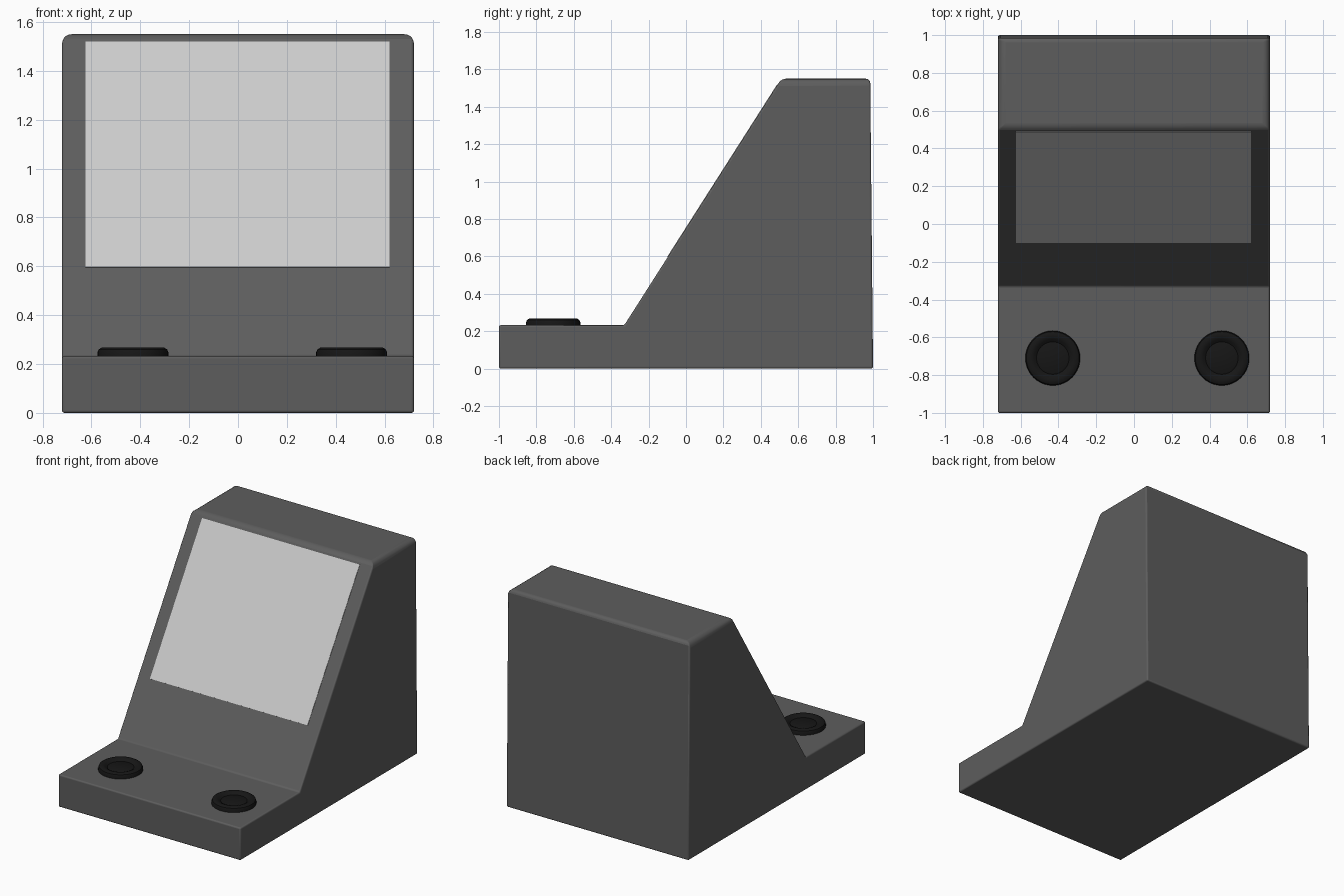
import bpy, bmesh, math
from mathutils import Vector

if "Cube" in bpy.data.objects:
    bpy.data.objects.remove(bpy.data.objects["Cube"])


def material(name, value):
    m = bpy.data.materials.new(name)
    m.diffuse_color = (value, value, value, 1)
    m.use_nodes = True
    m.node_tree.nodes["Principled BSDF"].inputs["Base Color"].default_value = m.diffuse_color
    return m


def make_object(name, bm, mat):
    bmesh.ops.recalc_face_normals(bm, faces=bm.faces[:])
    mesh = bpy.data.meshes.new(name)
    bm.to_mesh(mesh)
    bm.free()
    mesh.materials.append(mat)
    ob = bpy.data.objects.new(name, mesh)
    bpy.context.collection.objects.link(ob)
    return ob


def smooth(ob, angle=35):
    bpy.ops.object.select_all(action='DESELECT')
    ob.select_set(True)
    bpy.context.view_layer.objects.active = ob
    bpy.ops.object.shade_smooth_by_angle(angle=math.radians(angle))


casing = material("casing_grey", 0.11)
white = material("screen_white", 0.6)
black = material("button_black", 0.008)

# Housing: side profile (y, z) extruded across x
SLOPE_LOW, SLOPE_HIGH = (-0.33, 0.232), (0.51, 1.55)
profile = [(-1, 0), (-1, 0.232), SLOPE_LOW, SLOPE_HIGH, (0.985, 1.55), (1, 0)]
WIDTH = 0.72
bm = bmesh.new()
face = bm.faces.new([bm.verts.new((-WIDTH, y, z)) for y, z in profile])
ext = bmesh.ops.extrude_face_region(bm, geom=[face])
bmesh.ops.translate(bm, vec=(2 * WIDTH, 0, 0),
                    verts=[v for v in ext["geom"] if isinstance(v, bmesh.types.BMVert)])

# Softer rounding on the top side edges, fine rounding elsewhere
weight = bm.edges.layers.float.new("bevel_weight_edge")
for e in bm.edges:
    a, b = (v.co for v in e.verts)
    if min(a.z, b.z) > 1.5 and abs(a.x - b.x) < 0.01:
        e[weight] = 1.0
    elif min(a.z, b.z) > 1.5:
        e[weight] = 0.6
    else:
        e[weight] = 0.25
housing = make_object("housing", bm, casing)
bev = housing.modifiers.new("rounded_edges", 'BEVEL')
bev.limit_method = 'WEIGHT'
bev.width = 0.04
bev.segments = 4
smooth(housing)

# Screen: thin panel lying on the slope
low, high = Vector((0, *SLOPE_LOW)), Vector((0, *SLOPE_HIGH))
up = high - low
normal = Vector((0, -up.z, up.y)).normalized()


def on_slope(x, z, lift):
    p = low + up * ((z - low.z) / up.z) + normal * lift
    p.x = x
    return p


corners = [(-0.625, 0.595), (0.62, 0.595), (0.62, 1.518), (-0.625, 1.518)]
bm = bmesh.new()
rings = [[bm.verts.new(on_slope(x, z, lift)) for x, z in corners] for lift in (-0.004, 0.003)]
for ring in rings:
    bm.faces.new(ring)
for i in range(4):
    j = (i + 1) % 4
    bm.faces.new((rings[0][i], rings[0][j], rings[1][j], rings[1][i]))
make_object("screen", bm, white)


# Buttons: lathed rim with a shallow dish and a flat centre
def button(name, x):
    section = [(0, 0.225), (0.145, 0.225), (0.145, 0.248), (0.140, 0.260), (0.128, 0.267),
               (0.112, 0.267), (0.100, 0.262), (0.086, 0.251), (0.078, 0.255), (0, 0.255)]
    b = bmesh.new()
    verts = [b.verts.new((r, 0, z)) for r, z in section]
    edges = [b.edges.new(pair) for pair in zip(verts, verts[1:])]
    bmesh.ops.spin(b, geom=verts + edges, axis=(0, 0, 1), cent=(0, 0, 0),
                   angle=math.tau, steps=40)
    bmesh.ops.remove_doubles(b, verts=b.verts[:], dist=0.0005)
    ob = make_object(name, b, black)
    ob.location = (x, -0.71, 0)
    smooth(ob)


button("left_button", -0.43)
button("right_button", 0.465)
